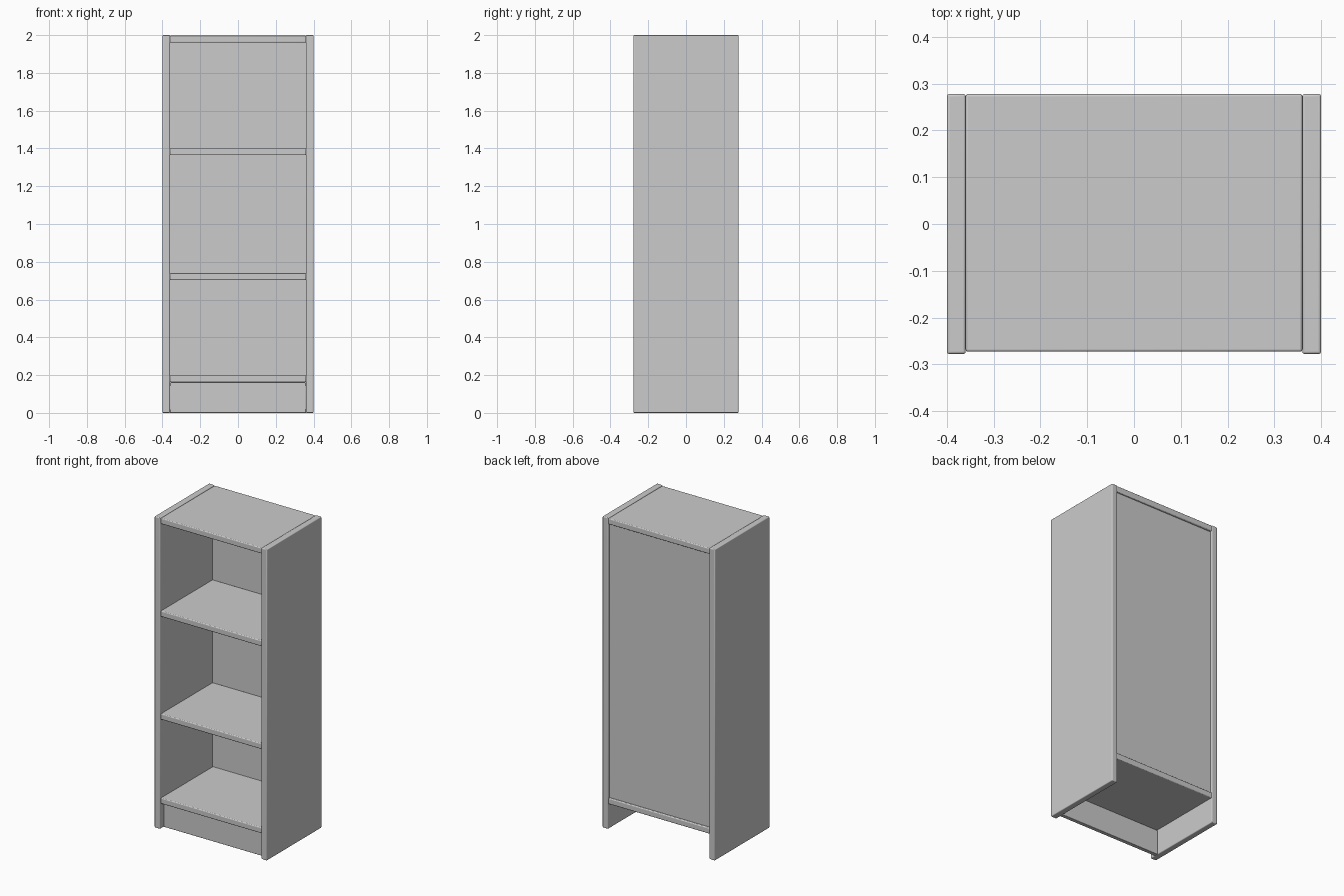
import bpy

if "Cube" in bpy.data.objects:
    bpy.data.objects.remove(bpy.data.objects["Cube"])


def board(name, x, y, z, bevel=0.005):
    """Box spanning the given (min, max) ranges, with softened edges."""
    spans = (x, y, z)
    bpy.ops.mesh.primitive_cube_add(size=1, location=[(a + b) / 2 for a, b in spans])
    ob = bpy.context.object
    ob.name = name
    ob.scale = [b - a for a, b in spans]
    bpy.ops.object.transform_apply(location=False, rotation=False, scale=True)
    if bevel:
        mod = ob.modifiers.new("Soft edges", 'BEVEL')
        mod.width = bevel
        mod.segments = 3
    bpy.ops.object.shade_smooth_by_angle()
    return ob


INNER = (-0.36, 0.36)   # clear width between the sides
FRONT, BACK = -0.273, 0.278
PANEL_FRONT, PANEL_BACK = 0.255, 0.265

# Side panels
for name, s in (("left_side", -1), ("right_side", 1)):
    board(name, sorted((s * 0.36, s * 0.40)), (-0.278, BACK), (0, 2))

# Top and bottom boards run the full depth
board("top_board", INNER, (FRONT, BACK), (1.96, 1.997))
board("bottom_board", INNER, (FRONT, BACK), (0.162, 0.199))

# Middle shelves stop at the back panel
for i, z in enumerate((0.703, 1.364)):
    board(f"shelf_{i + 1}", INNER, (FRONT, PANEL_FRONT), (z, z + 0.037))

# Recessed back panel and plinth
board("back_panel", INNER, (PANEL_FRONT, PANEL_BACK), (0.199, 1.96), 0)
board("plinth", INNER, (-0.24, -0.215), (0, 0.162), 0.003)
